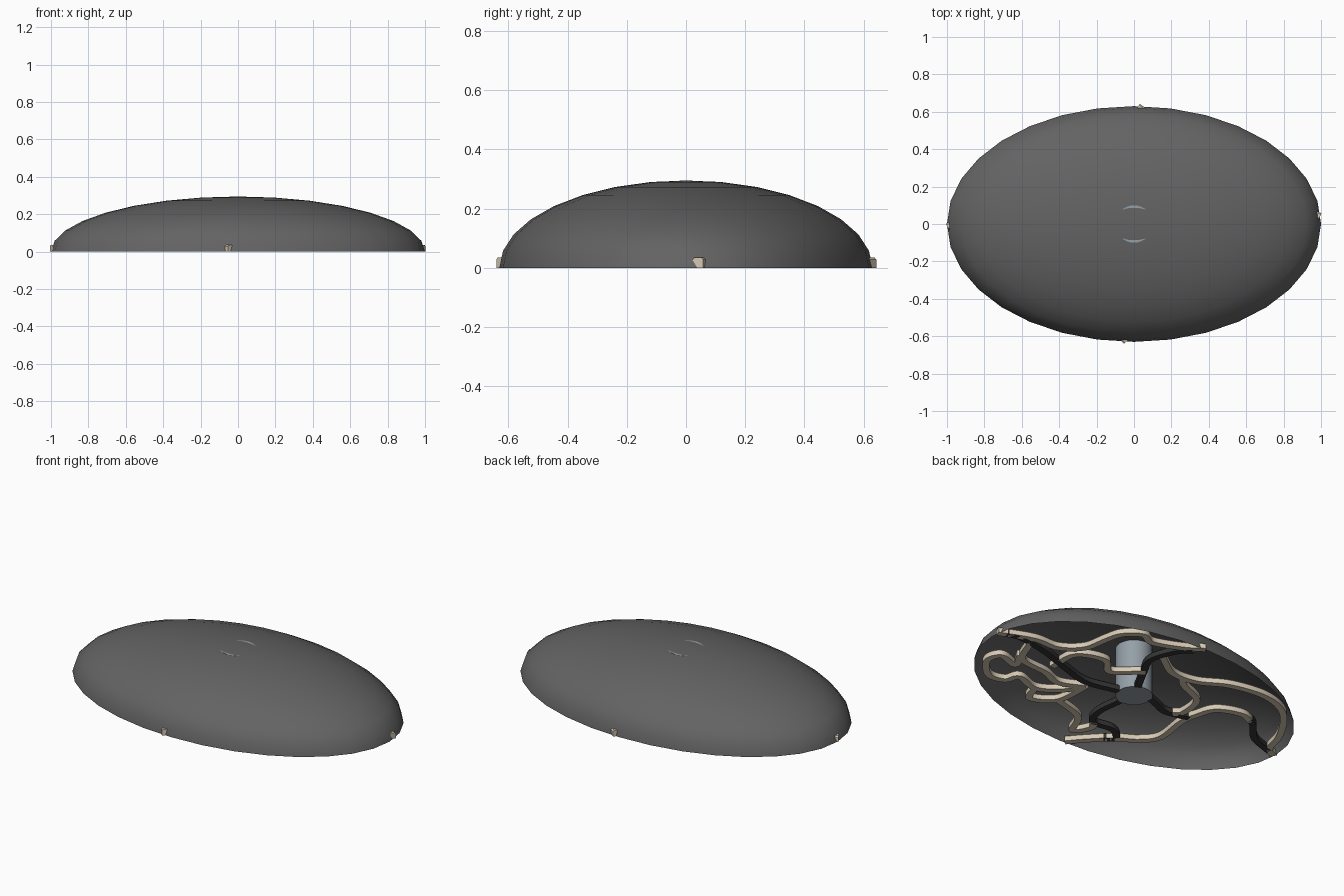
import bpy, bmesh, math
from mathutils import Vector

if "Cube" in bpy.data.objects:
    bpy.data.objects.remove(bpy.data.objects["Cube"])


def material(name, rgb):
    m = bpy.data.materials.new(name)
    m.diffuse_color = (*rgb, 1)
    m.use_nodes = True
    m.node_tree.nodes["Principled BSDF"].inputs["Base Color"].default_value = m.diffuse_color
    return m


SHELL = material("charcoal grey", (0.125, 0.125, 0.125))
BEIGE = material("pale beige", (0.68, 0.59, 0.46))
DARK = material("near black", (0.035, 0.035, 0.035))
STEEL = material("blue grey", (0.30, 0.35, 0.39))


def add_object(name, bm, mat, angle=40):
    mesh = bpy.data.meshes.new(name)
    bm.to_mesh(mesh)
    bm.free()
    mesh.materials.append(mat)
    ob = bpy.data.objects.new(name, mesh)
    bpy.context.collection.objects.link(ob)
    bpy.ops.object.select_all(action='DESELECT')
    ob.select_set(True)
    bpy.context.view_layer.objects.active = ob
    bpy.ops.object.shade_smooth_by_angle(angle=math.radians(angle))
    return ob


def smooth_path(points, steps=6):
    """Catmull-Rom curve through plan points."""
    p = [Vector(q) for q in points]
    p = [2 * p[0] - p[1]] + p + [2 * p[-1] - p[-2]]
    out = []
    for i in range(1, len(p) - 2):
        a, b, c, d = p[i - 1:i + 3]
        for s in range(steps):
            t = s / steps
            out.append(0.5 * (2 * b + (c - a) * t + (2 * a - 5 * b + 4 * c - d) * t * t
                              + (3 * b - a - 3 * c + d) * t ** 3))
    return out + [p[-2]]


# Channel cross-section: flat base, rounded top corners (sideways, up)
SECTION = [(-.019, 0), (.019, 0), (.019, .028), (.012, .035), (-.012, .035), (-.019, .028)]


def channel(name, points, mat):
    bm = bmesh.new()
    path = smooth_path(points)
    rings = []
    for i, c in enumerate(path):
        d = (path[min(i + 1, len(path) - 1)] - path[max(i - 1, 0)]).normalized()
        side = Vector((d.y, -d.x))
        rings.append([bm.verts.new((c.x + side.x * u, c.y + side.y * u, v)) for u, v in SECTION])
    n = len(SECTION)
    for r, q in zip(rings, rings[1:]):
        for k in range(n):
            bm.faces.new((r[k], r[(k + 1) % n], q[(k + 1) % n], q[k]))
    bm.faces.new(rings[0])
    bm.faces.new(rings[-1])
    bmesh.ops.recalc_face_normals(bm, faces=bm.faces)
    add_object(name, bm, mat)


# Open half-ellipsoid shell
bm = bmesh.new()
bmesh.ops.create_uvsphere(bm, u_segments=32, v_segments=16, radius=1)
bmesh.ops.delete(bm, geom=[v for v in bm.verts if v.co.z < -0.01], context='VERTS')
bmesh.ops.scale(bm, vec=(1, 0.63, 0.295), verts=bm.verts)
add_object("dome_shell", bm, SHELL)

# Central pillar reaching up to the crown
bm = bmesh.new()
bmesh.ops.create_cone(bm, cap_ends=True, segments=32, radius1=0.1, radius2=0.1, depth=0.291)
bmesh.ops.translate(bm, vec=(0, 0, 0.1455), verts=bm.verts)
add_object("central_pillar", bm, STEEL)

# Dark main channels from the four openings to the pillar
channel("right_main_channel", [(.95, .06), (.86, .08), (.67, .05), (.47, -.015), (.29, -.06), (.09, -.02)], DARK)
channel("front_main_channel", [(-.18, -.47), (-.224, -.42), (-.15, -.36), (-.02, -.366),
                               (.03, -.266), (.015, -.09)], DARK)
channel("left_main_channel_inner", [(-.08, .03), (-.16, .0), (-.25, -.03), (-.387, 0)], DARK)
channel("left_main_channel_outer", [(-.65, .2), (-.70, .165), (-.80, .06), (-.96, .0)], DARK)
channel("back_main_channel", [(.06, .57), (.127, .50), (.175, .35), (.12, .225), (.04, .08)], DARK)

# Pale side channels winding between them
channel("back_right_channel", [(.995, .04), (.80, .116), (.642, .127), (.53, .22), (.50, .36), (.47, .46),
                               (.378, .53), (.287, .497), (.12, .56), (.02, .627)], BEIGE)
channel("back_left_channel", [(.147, .416), (-.006, .317), (-.165, .323), (-.338, .412), (-.56, .443),
                              (-.74, .37), (-.88, .18), (-.93, .03), (-.997, -.015)], BEIGE)
channel("front_left_channel", [(-.04, -.628), (-.11, -.545), (-.224, -.43), (-.333, -.36), (-.404, -.257),
                               (-.382, -.06), (-.40, .05), (-.444, .16), (-.577, .214), (-.67, .185)], BEIGE)
channel("right_loop_channel", [(.75, -.063), (.70, -.164), (.82, -.134), (.85, -.223), (.745, -.335), (.64, -.324),
                               (.60, -.247), (.46, -.286), (.34, -.216), (.258, -.10)], BEIGE)
channel("right_inner_channel", [(.79, .07), (.71, -.09), (.53, -.118), (.40, -.16), (.258, -.10)], BEIGE)
channel("front_right_channel", [(.46, -.286), (.41, -.387), (.28, -.305), (.258, -.10)], BEIGE)
channel("front_inner_channel", [(.28, -.305), (.085, -.37), (.012, -.506), (-.05, -.42), (-.02, -.366)], BEIGE)
channel("pillar_channel", [(.536, -.05), (.523, .129), (.363, .19), (.26, .11), (.113, .232)], BEIGE)
channel("left_inner_channel", [(-.08, .315), (-.136, .256), (-.295, .177), (-.325, .03), (-.29, -.02)], BEIGE)
